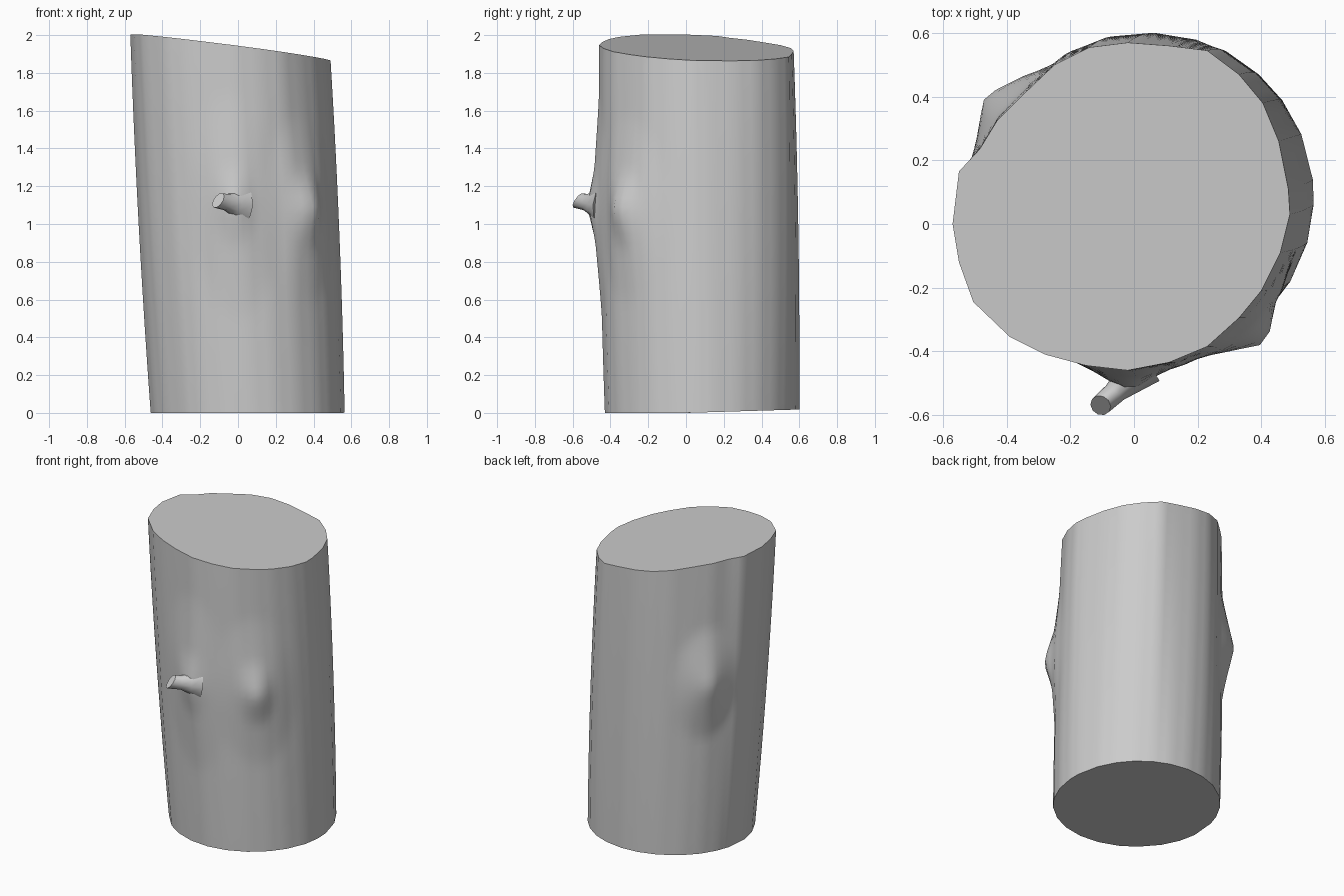
import bpy, bmesh
from math import atan2, cos, sin, pi, radians, hypot
from mathutils import Vector

cube = bpy.data.objects.get("Cube")
if cube:
    bpy.data.objects.remove(cube, do_unlink=True)

grey = bpy.data.materials.new("plain_grey")
grey.use_nodes = True
colour = (0.6, 0.6, 0.6, 1)
grey.diffuse_color = colour
grey.node_tree.nodes["Principled BSDF"].inputs["Base Color"].default_value = colour

# Sawn top outline, counter-clockwise from the -x side
RIM = [(-.57, 0), (-.55, -.12), (-.505, -.245), (-.39, -.355), (-.28, -.41),
       (-.15, -.445), (-.02, -.46), (.11, -.435), (.23, -.385), (.33, -.295),
       (.4, -.21), (.46, -.09), (.49, .03), (.485, .11), (.455, .26),
       (.405, .38), (.33, .47), (.23, .545), (.11, .56), (-.02, .57),
       (-.14, .555), (-.25, .5), (-.35, .405), (-.43, .325), (-.485, .235),
       (-.55, .165)]
TOP, BOTTOM, RADIUS = Vector((-.04, .055)), Vector((.05, .085)), .515

# Swellings: angle in degrees, height, amount, half-width (radians), half-height
KNOTS = [(-92, 1.1, .045, .45, .6), (-92, 1.1, .03, .2, .22),
         (-47, 1.08, .045, .5, .5), (-47, 1.08, .045, .22, .22),
         (144, 1.17, .075, .42, .38)]


def swelling(angle, z):
    total = 0
    for degrees, height, amount, width, tall in KNOTS:
        turn = (angle - radians(degrees) + pi) % (2 * pi) - pi
        total += amount * max(0, 1 - hypot(turn / width, (z - height) / tall)) ** 1.2
    return total


def finish(bm, name, angle):
    bmesh.ops.recalc_face_normals(bm, faces=bm.faces)
    mesh = bpy.data.meshes.new(name)
    bm.to_mesh(mesh)
    bm.free()
    mesh.materials.append(grey)
    obj = bpy.data.objects.new(name, mesh)
    bpy.context.collection.objects.link(obj)
    bpy.ops.object.select_all(action="DESELECT")
    obj.select_set(True)
    bpy.context.view_layer.objects.active = obj
    bpy.ops.object.shade_smooth_by_angle(angle=radians(angle))


def loft(rings):
    bm = bmesh.new()
    loops = [[bm.verts.new(p) for p in ring] for ring in rings]
    for low, high in zip(loops, loops[1:]):
        for i in range(len(low)):
            j = (i + 1) % len(low)
            bm.faces.new((low[i], low[j], high[j], high[i]))
    bm.faces.new(loops[0][::-1])
    bm.faces.new(loops[-1])
    return bm


# Matching outlines at the foot and the top, each edge split for the knots
top = [Vector(p) for p in RIM]
foot = []
for p in top:
    a = atan2(p.y - TOP.y, p.x - TOP.x)
    foot.append(BOTTOM + RADIUS * Vector((cos(a), sin(a))))


def split(points, cuts=3):
    return [p.lerp(points[(i + 1) % len(points)], k / cuts)
            for i, p in enumerate(points) for k in range(cuts)]


# Leaning trunk with a slanted cut
ROWS = 40
rings = []
for r in range(ROWS + 1):
    t = r / ROWS
    ring = []
    for low, high in zip(split(foot), split(top)):
        p = low.lerp(high, t)
        z = (1 - t) * .03 * max(low.y, 0) + t * (1.93 - .128 * high.x - .03 * high.y)
        out = p - BOTTOM.lerp(TOP, t)
        a = atan2(out.y, out.x)
        bulge = swelling(a, z) + .04 * t * (1 - t)
        p = p + out.normalized() * bulge
        ring.append((p.x, p.y, z))
    rings.append(ring)
finish(loft(rings), "trunk", 45)

# Broken twig stub on the front, flaring into the trunk
STUB = [((.01, -.44, 1.1), .11), ((-.02, -.495, 1.105), .062),
        ((-.06, -.53, 1.115), .045), ((-.105, -.57, 1.125), .042)]
axis = Vector((-.6, -.8, .1)).normalized()
side = axis.cross(Vector((0, 0, 1))).normalized()
up = side.cross(axis)
rings = []
for k, (centre, size) in enumerate(STUB):
    ring = []
    for i in range(10):
        a = 2 * pi * i / 10
        p = Vector(centre) + size * (side * cos(a) * .8 + up * sin(a))
        if k == len(STUB) - 1:
            p -= axis * sin(a) * .025
        ring.append(p)
    rings.append(ring)
finish(loft(rings), "twig_stub", 50)
